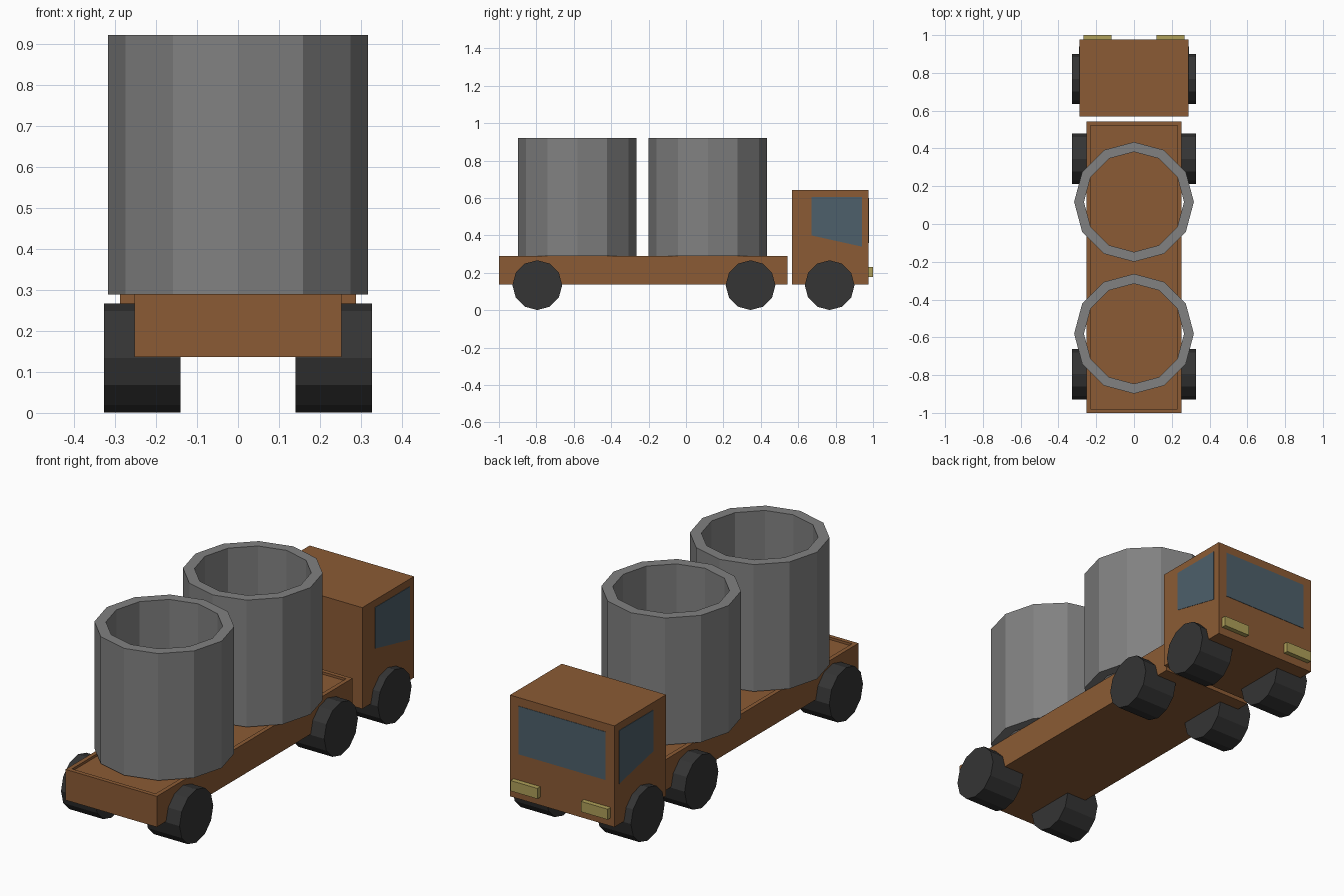
import bpy, bmesh
from math import cos, sin, pi

if "Cube" in bpy.data.objects:
    bpy.data.objects.remove(bpy.data.objects["Cube"])


def material(name, rgb):
    m = bpy.data.materials.new(name)
    m.diffuse_color = (*rgb, 1)
    m.use_nodes = True
    m.node_tree.nodes["Principled BSDF"].inputs["Base Color"].default_value = m.diffuse_color
    return m


BROWN = material("brown_paint", (0.26, 0.105, 0.035))
RUBBER = material("rubber", (0.035, 0.035, 0.035))
GREY = material("tank_grey", (0.22, 0.22, 0.22))
GLASS = material("glass", (0.075, 0.115, 0.145))
YELLOW = material("lamp_yellow", (0.43, 0.35, 0.10))


def finish(name, bm, mat):
    bmesh.ops.recalc_face_normals(bm, faces=bm.faces[:])
    me = bpy.data.meshes.new(name)
    bm.to_mesh(me)
    bm.free()
    me.materials.append(mat)
    ob = bpy.data.objects.new(name, me)
    bpy.context.collection.objects.link(ob)
    return ob


def box_mesh(x, y, z):
    bm = bmesh.new()
    bmesh.ops.create_cube(bm, size=1)
    for v in bm.verts:
        for i, (lo, hi) in enumerate((x, y, z)):
            v.co[i] = lo if v.co[i] < 0 else hi
    return bm


def prism(name, pts, offset, mat):
    """Extrude a planar outline along an offset vector."""
    bm = bmesh.new()
    face = bm.faces.new([bm.verts.new(p) for p in pts])
    ext = bmesh.ops.extrude_face_region(bm, geom=[face], use_keep_orig=True)
    new = [g for g in ext["geom"] if isinstance(g, bmesh.types.BMVert)]
    bmesh.ops.translate(bm, verts=new, vec=offset)
    return finish(name, bm, mat)


# Flat bed with a shallow recess in its top
bed = box_mesh((-0.252, 0.252), (-1.0, 0.543), (0.137, 0.29))
bed.normal_update()
top = max(bed.faces, key=lambda f: f.calc_center_median().z)
bmesh.ops.inset_region(bed, faces=[top], thickness=0.03)
rec = bmesh.ops.extrude_face_region(bed, geom=[top])
bmesh.ops.translate(bed, vec=(0, 0, -0.012),
                    verts=[g for g in rec["geom"] if isinstance(g, bmesh.types.BMVert)])
if top.is_valid:
    bed.faces.remove(top)
finish("flat_bed", bed, BROWN)

# Cab
finish("cab", box_mesh((-0.288, 0.288), (0.568, 0.976), (0.137, 0.642)), BROWN)

# Windscreen
prism("windscreen", [(-0.24, 0.975, 0.36), (0.24, 0.975, 0.36),
                     (0.24, 0.975, 0.60), (-0.24, 0.975, 0.60)], (0, 0.003, 0), GLASS)

# Side windows, headlights and wheels on both sides
SIDE_WINDOW = [(0.67, 0.40), (0.94, 0.34), (0.94, 0.605), (0.67, 0.605)]
R, CZ = 0.133, 0.134
for s, side in ((-1, "left"), (1, "right")):
    prism(f"side_window_{side}", [(s * 0.287, y, z) for y, z in SIDE_WINDOW],
          (s * 0.003, 0, 0), GLASS)
    lamp_x = sorted((s * 0.12, s * 0.268))
    finish(f"headlight_{side}", box_mesh(lamp_x, (0.97, 1.0), (0.178, 0.23)), YELLOW)
    for axle, y in (("rear", -0.795), ("middle", 0.345), ("cab", 0.768)):
        ring = [(s * 0.14, y + R * sin(k * pi / 6), CZ + R * cos(k * pi / 6))
                for k in range(12)]
        prism(f"wheel_{axle}_{side}", ring, (s * 0.187, 0, 0), RUBBER)

# Open twelve-sided tanks: four rings of points joined into a tube
RINGS = [(0.317, 0.289), (0.317, 0.922), (0.265, 0.922), (0.265, 0.289)]
for name, cy in (("tank_rear", -0.581), ("tank_middle", 0.117)):
    bm = bmesh.new()
    rings = [[bm.verts.new((r * sin(k * pi / 6), cy + r * cos(k * pi / 6), z))
              for k in range(12)] for r, z in RINGS]
    for i in range(4):
        a, b = rings[i], rings[(i + 1) % 4]
        for k in range(12):
            n = (k + 1) % 12
            bm.faces.new((a[k], a[n], b[n], b[k]))
    finish(name, bm, GREY)
